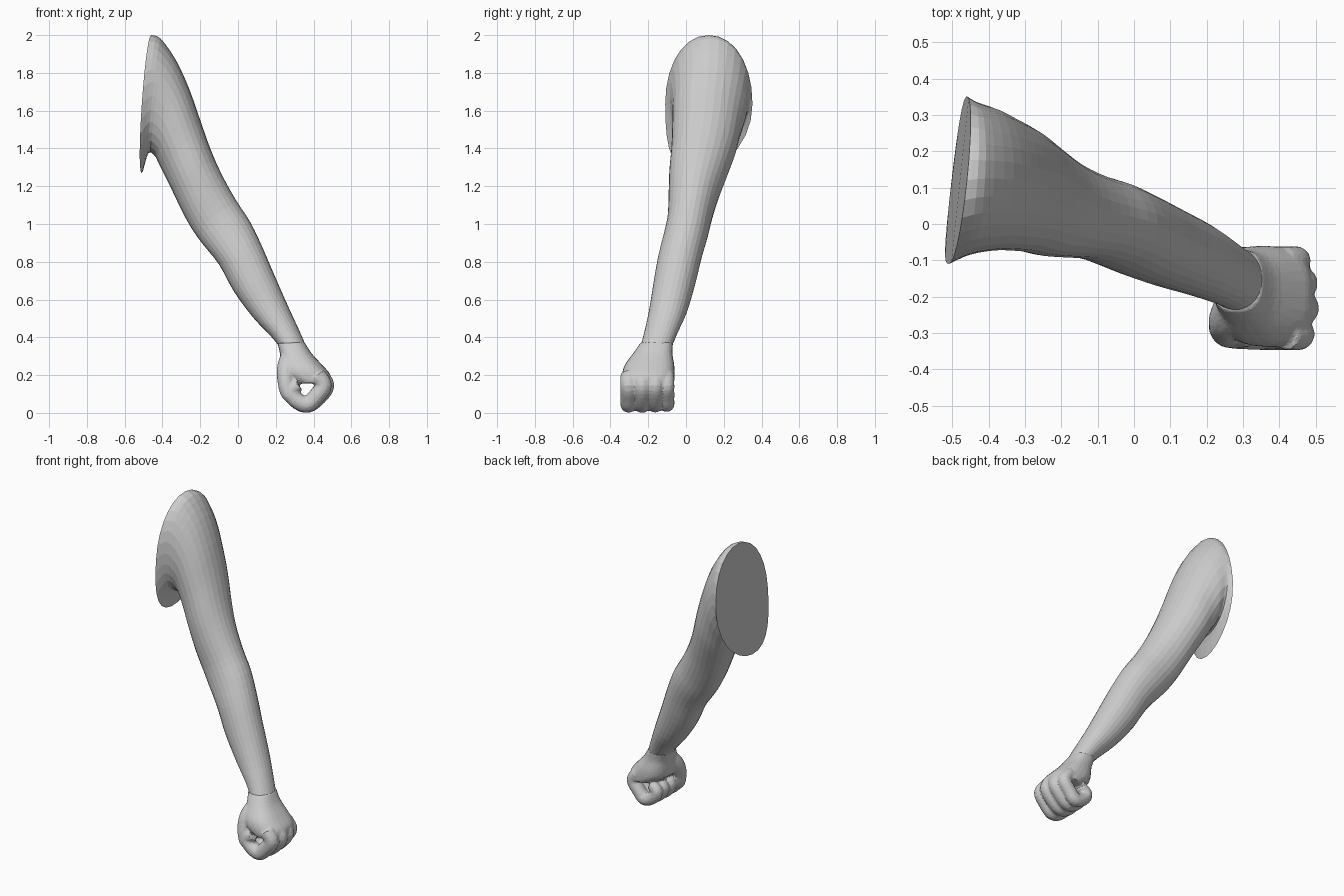
import bpy, bmesh, math
from mathutils import Vector

if "Cube" in bpy.data.objects:
    bpy.data.objects.remove(bpy.data.objects["Cube"])

SIDES = 28


def spline(a, b, c, d, t):
    return [0.5 * (2 * q + (r - p) * t + (2 * p - 5 * q + 4 * r - s) * t * t
                   + (3 * q - p - 3 * r + s) * t ** 3) for p, q, r, s in zip(a, b, c, d)]


def refine(rows, steps):
    out = []
    for i in range(len(rows) - 1):
        a, d = rows[max(i - 1, 0)], rows[min(i + 2, len(rows) - 1)]
        out += [spline(a, rows[i], rows[i + 1], d, k / steps) for k in range(steps)]
    return out + [list(rows[-1])]


def skin(bm, rings):
    loops = [[bm.verts.new(p) for p in ring] for ring in rings]
    n = len(loops[0])
    for a, b in zip(loops, loops[1:]):
        for i in range(n):
            bm.faces.new((a[i], a[(i + 1) % n], b[(i + 1) % n], b[i]))
    bm.faces.new(loops[0][::-1])
    bm.faces.new(loops[-1])


def limb_ring(row, power):
    # row: inner x, inner z, outer x, outer z, y min, y max, skew of the cut
    lx, lz, rx, rz, y0, y1, skew = row
    pts = []
    for i in range(SIDES):
        a = 2 * math.pi * i / SIDES
        c, s = math.cos(a), math.sin(a)
        u = math.copysign(abs(c) ** (2 / power), c)
        v = math.copysign(abs(s) ** (2 / power), s)
        dy = v * (y1 - y0) / 2
        shift = -0.07 * skew * u * u if u < 0 else 0
        pts.append(Vector((lx + (rx - lx) * (u + 1) / 2 + 0.105 * skew * dy,
                           (y0 + y1) / 2 + dy + shift,
                           lz + (rz - lz) * (u + 1) / 2)))
    return pts


def tube(bm, rows, sides=14):
    # rows: x, y, z, radius
    rows = refine(rows, 5)
    rings = []
    for i, r in enumerate(rows):
        t = Vector(rows[min(i + 1, len(rows) - 1)][:3]) - Vector(rows[max(i - 1, 0)][:3])
        t.normalize()
        side = Vector((0, 1, 0))
        side = (side - t * side.dot(t)).normalized()
        up = t.cross(side)
        rings.append([Vector(r[:3]) + r[3] * (side * math.cos(2 * math.pi * k / sides)
                      + up * math.sin(2 * math.pi * k / sides)) for k in range(sides)])
    skin(bm, rings)


def make(name, bm):
    bmesh.ops.recalc_face_normals(bm, faces=bm.faces)
    mesh = bpy.data.meshes.new(name)
    bm.to_mesh(mesh)
    bm.free()
    ob = bpy.data.objects.new(name, mesh)
    bpy.context.collection.objects.link(ob)
    return ob


# Arm: shoulder cut, armpit, upper arm, elbow, forearm, wrist
arm_rows = [
    (-.51, 1.27, -.46, 2.0, -.11, .352, 1),
    (-.475, 1.375, -.41, 1.982, -.085, .335, .5),
    (-.44, 1.36, -.33, 1.87, -.073, .318, .1),
    (-.42, 1.32, -.26, 1.72, -.073, .292, 0),
    (-.39, 1.26, -.20, 1.55, -.077, .265, 0),
    (-.345, 1.17, -.145, 1.395, -.088, .222, 0),
    (-.29, 1.055, -.085, 1.26, -.092, .175, 0),
    (-.235, .96, -.01, 1.125, -.097, .14, 0),
    (-.18, .885, .065, 1.01, -.117, .118, 0),
    (-.10, .785, .13, .875, -.147, .085, 0),
    (-.02, .64, .19, .735, -.172, .05, 0),
    (.08, .505, .265, .565, -.197, .005, 0),
    (.17, .41, .325, .435, -.222, -.045, 0),
    (.215, .355, .357, .36, -.24, -.072, 0),
    (.24, .31, .37, .31, -.25, -.09, 0),
]
bm = bmesh.new()
skin(bm, [limb_ring(r, 2.1) for r in refine(arm_rows, 3)])
make("arm", bm)

# Palm and back of the hand
palm_rows = [
    (.208, .37, .352, .375, -.24, -.068, 0),
    (.222, .315, .39, .315, -.28, -.072, 0),
    (.225, .25, .445, .255, -.325, -.062, 0),
    (.24, .20, .488, .205, -.338, -.06, 0),
    (.31, .155, .495, .16, -.335, -.065, 0),
]
bm = bmesh.new()
skin(bm, [limb_ring(r, 2.5) for r in refine(palm_rows, 3)])

# Four curled fingers, index to little
for y, r, dx in ((-.303, .045, -.012), (-.232, .046, 0), (-.163, .044, -.002), (-.102, .041, -.018)):
    tube(bm, [(.43 + dx, y, .20, r), (.465 + dx, y, .145, r), (.425 + dx, y, .085, r),
              (.365, y, .045, r), (.305, y, .07, r * .95), (.28, y, .115, r * .9),
              (.32, y, .15, r * .8)])

# Thumb folded across the front of the fingers
tube(bm, [(.28, -.2, .31, .05), (.258, -.26, .24, .052), (.253, -.29, .17, .045),
          (.268, -.303, .10, .04), (.31, -.31, .075, .032)])
fist = make("fist", bm)

# Fuse the hand and reduce it to irregular facets
mod = fist.modifiers.new("fuse", 'REMESH')
mod.mode = 'VOXEL'
mod.voxel_size = 0.008
mod = fist.modifiers.new("soften", 'SMOOTH')
mod.iterations = 3
mod = fist.modifiers.new("facets", 'DECIMATE')
mod.ratio = 0.25
